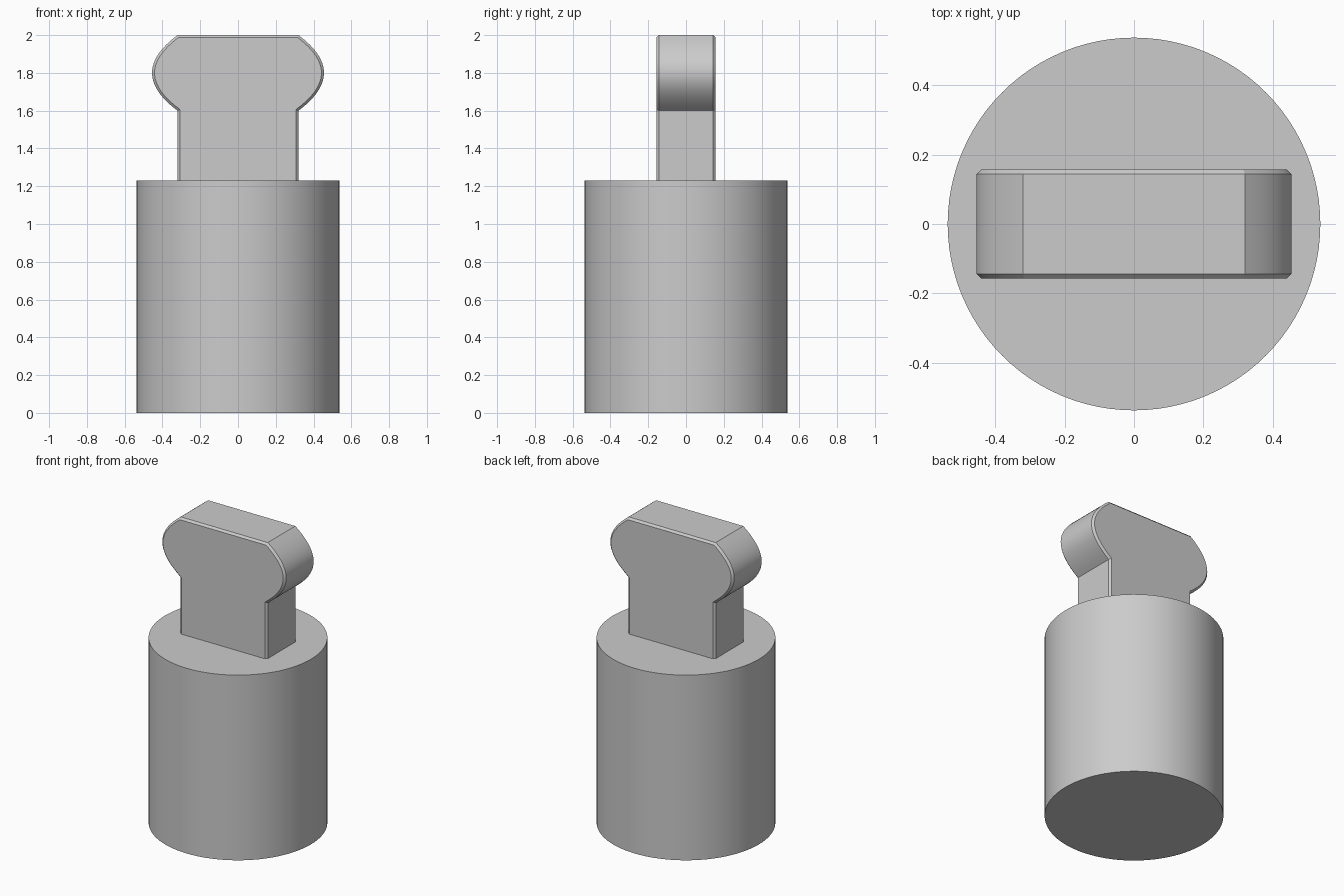
import bpy, bmesh, math

cube = bpy.data.objects.get("Cube")
if cube:
    bpy.data.objects.remove(cube, do_unlink=True)

# Single flat grey
grey = bpy.data.materials.new("plain_grey")
grey.use_nodes = True
colour = (0.6, 0.6, 0.6, 1)
grey.diffuse_color = colour
grey.node_tree.nodes["Principled BSDF"].inputs["Base Color"].default_value = colour

BODY_TOP = 1.23


def finish(obj, angle):
    obj.data.materials.append(grey)
    bpy.ops.object.select_all(action='DESELECT')
    obj.select_set(True)
    bpy.context.view_layer.objects.active = obj
    bpy.ops.object.shade_smooth_by_angle(angle=math.radians(angle))


# Cylindrical body
bpy.ops.mesh.primitive_cylinder_add(vertices=96, radius=0.538, depth=BODY_TOP,
                                    location=(0, 0, BODY_TOP / 2))
body = bpy.context.object
body.name = "body"
finish(body, 30)

# Grip outline: straight neck, then a rounded head with a flat top
NECK, BULGE, LOW, HIGH = 0.32, 0.59, 1.60, 2.0
STEPS = 24
side = [(NECK, BODY_TOP - 0.03)]
for i in range(STEPS + 1):
    t = i / STEPS
    x = NECK + 2 * t * (1 - t) * (BULGE - NECK)
    side.append((x, LOW + t * (HIGH - LOW)))
outline = side + [(-x, z) for x, z in reversed(side)]

# Extrude the outline through the grip thickness
HALF = 0.157
bm = bmesh.new()
face = bm.faces.new([bm.verts.new((x, -HALF, z)) for x, z in outline])
out = bmesh.ops.extrude_face_region(bm, geom=[face])
moved = [v for v in out["geom"] if isinstance(v, bmesh.types.BMVert)]
bmesh.ops.translate(bm, verts=moved, vec=(0, 2 * HALF, 0))
bmesh.ops.recalc_face_normals(bm, faces=bm.faces)

# Chamfer the front and back rims
rims = [e for e in bm.edges if abs(e.verts[0].co.y - e.verts[1].co.y) < 0.001]
bmesh.ops.bevel(bm, geom=rims, offset=0.013, segments=1, affect='EDGES')
mesh = bpy.data.meshes.new("grip")
bm.to_mesh(mesh)
bm.free()
grip = bpy.data.objects.new("grip", mesh)
bpy.context.collection.objects.link(grip)
finish(grip, 25)
